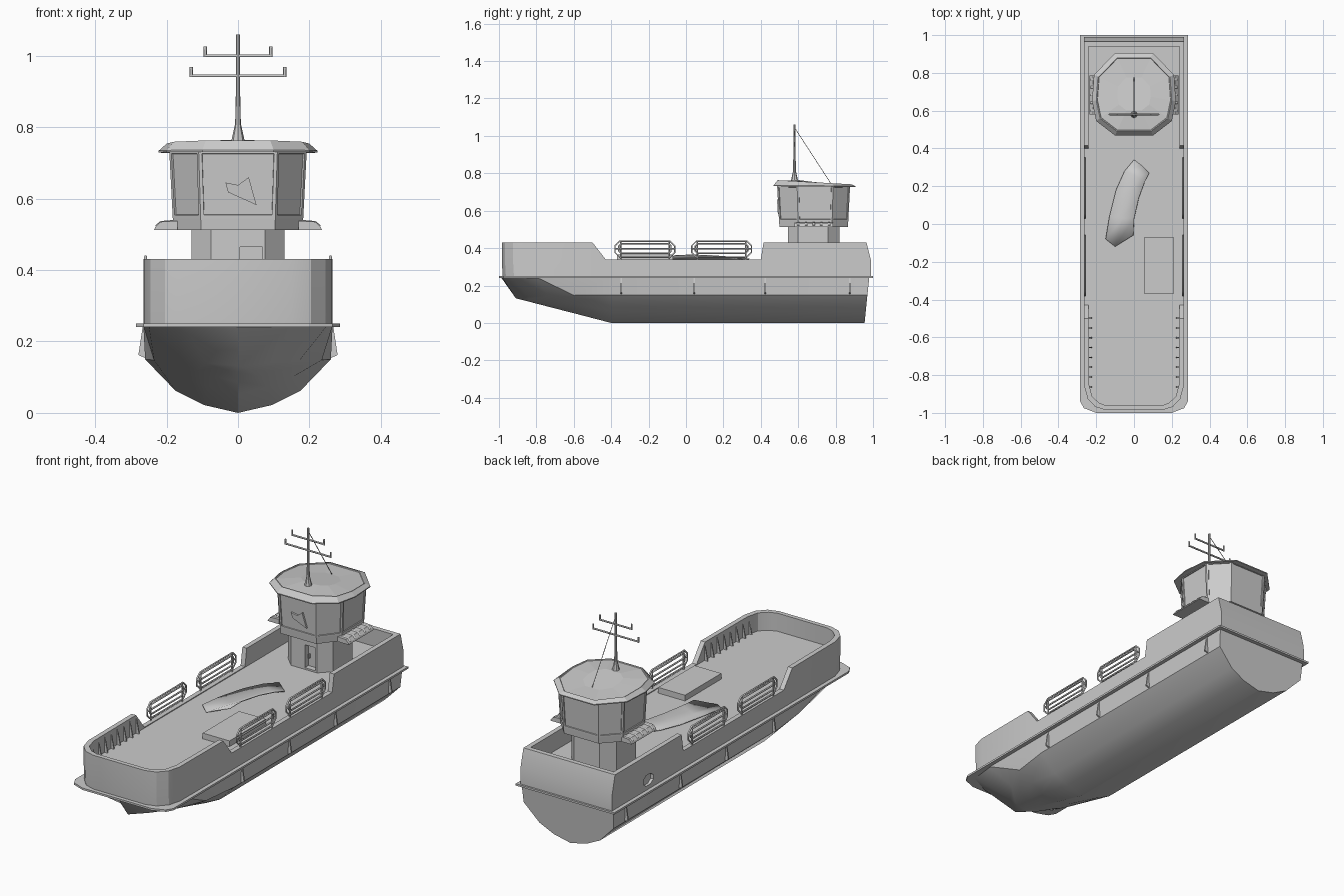
import bpy, bmesh, math

if "Cube" in bpy.data.objects:
    bpy.data.objects.remove(bpy.data.objects["Cube"])


def make(name, verts, faces, smooth=None):
    me = bpy.data.meshes.new(name)
    me.from_pydata([tuple(v) for v in verts], [], faces)
    bm = bmesh.new()
    bm.from_mesh(me)
    bmesh.ops.remove_doubles(bm, verts=bm.verts, dist=1e-5)
    bmesh.ops.recalc_face_normals(bm, faces=bm.faces)
    bm.to_mesh(me)
    bm.free()
    ob = bpy.data.objects.new(name, me)
    bpy.context.collection.objects.link(ob)
    if smooth:
        activate(ob)
        bpy.ops.object.shade_smooth_by_angle(angle=math.radians(smooth))
    return ob


def activate(ob):
    bpy.ops.object.select_all(action='DESELECT')
    ob.select_set(True)
    bpy.context.view_layer.objects.active = ob


def loft(name, rings, closed=True, caps=True, loop=False, smooth=None):
    """Skin a list of equal-length point rings."""
    n, m = len(rings[0]), len(rings)
    verts = [p for r in rings for p in r]
    faces = []
    for i in range(m if loop else m - 1):
        j = (i + 1) % m
        for k in range(n if closed else n - 1):
            l = (k + 1) % n
            faces.append((i * n + k, i * n + l, j * n + l, j * n + k))
    if caps:
        faces += [tuple(range(n)), tuple(range((m - 1) * n, m * n))]
    return make(name, verts, faces, smooth)


def prism(name, plan, z0, z1):
    return loft(name, [[(x, y, z) for x, y in plan] for z in (z0, z1)])


def box(name, x0, x1, y0, y1, z0, z1):
    return prism(name, [(x0, y0), (x1, y0), (x1, y1), (x0, y1)], z0, z1)


def both(half):
    """Mirror a half outline across x = 0 into a closed plan."""
    return half + [(-p[0],) + tuple(p[1:]) for p in reversed(half) if p[0] > 1e-6]


def tube(name, paths, r):
    cu = bpy.data.curves.new(name, 'CURVE')
    cu.dimensions = '3D'
    cu.bevel_depth = r
    cu.bevel_resolution = 1
    cu.use_fill_caps = True
    for pts, cyc in paths:
        s = cu.splines.new('POLY')
        s.points.add(len(pts) - 1)
        for p, c in zip(s.points, pts):
            p.co = (*c, 1)
        s.use_cyclic_u = cyc
    ob = bpy.data.objects.new(name, cu)
    bpy.context.collection.objects.link(ob)
    activate(ob)
    bpy.ops.object.convert(target='MESH')


def cut(ob, cutter):
    cutter.hide_render = True
    m = ob.modifiers.new('cut', 'BOOLEAN')
    m.operation, m.object, m.solver = 'DIFFERENCE', cutter, 'EXACT'
    activate(ob)
    bpy.ops.object.modifier_apply(modifier='cut')
    bpy.data.objects.remove(cutter)


# Hull bottom: half sections whose chines run together into a pointed stem
full = [(0, 0), (.095, .022), (.175, .062), (.26, .15)]


def fore_section(y, keel, chine, cz, bulge):
    return [(chine * t, y, keel + (cz - keel) * t - bulge * t * (1 - t)) for t in (0, .36, .67, 1)]


bottoms = [[(0, -.91, .132)] * 4,
           fore_section(-.84, .114, .09, .139, .01), fore_section(-.74, .088, .17, .144, .03),
           fore_section(-.6, .052, .235, .148, .06)]
bottoms += [[(x, -.4, z) for x, z in full], [(x, .955 + .1 * z, z) for x, z in full]]
# Topsides and flare rising from the chine to the strake
rails = [(0, -.99), (.15, -.985), (.25, -.935), (.265, -.8), (.265, -.4), (.265, .98)]
halves = [b + [(x, y, .245)] for b, (x, y) in zip(bottoms, rails)]
rings = [[(-x, y, z) for x, y, z in reversed(h[1:])] + h for h in halves]
loft('lower_hull', rings, closed=False, caps=False, smooth=25)
make('transom', rings[-1], [tuple(range(9))])

# Rubbing strake plate around the whole hull
prism('rub_rail', both([(0, -1), (.2, -1), (.265, -.975), (.285, -.94), (.285, 1)]), .241, .251)

# Bulwark: outer and inner plan points with the height of the top edge
outer = [(0, -.985), (.15, -.985), (.205, -.968), (.245, -.925), (.263, -.86), (.265, -.5),
         (.265, -.43), (.265, .4), (.265, .415), (.265, .985), (0, .985)]
inner = [(0, -.962), (.145, -.962), (.185, -.947), (.222, -.912), (.238, -.85), (.24, -.5),
         (.24, -.43), (.24, .4), (.24, .415), (.24, .95), (0, .95)]
tops = [.43] * 6 + [.34] * 2 + [.43] * 3
st = []
for (ox, oy), (ix, iy), t in zip(outer, inner, tops):
    k = -.02 if oy > .9 else 0
    st.append([(ox, oy + .005, .25), (ox, oy + .004 * (k < 0), .335), (ox, oy + k, t + .0005),
               (ix, iy + k / 2, t + .0005), (ix, iy, .25)])
st += [[(-x, y, z) for x, y, z in s] for s in reversed(st[1:-1])]
bulwark = loft('bulwark', st, caps=False, loop=True, smooth=25)

# Oval port through the left stern bulwark
port = [(.69 + .045 * math.cos(a), .30 + .03 * math.sin(a))
        for a in (math.pi / 8 + i * math.pi / 4 for i in range(8))]
cut(bulwark, loft('port_cutter', [[(x, y, z) for y, z in port] for x in (-.3, -.25)]))

# Deck
prism('deck', both([(x * 1.01, y) for x, y in inner]), .31, .336)

# Bulwark stays in the bow, and hull brackets under the strake
for s in (-1, 1):
    for i in range(8):
        y = -.865 + i * .052
        loft('bulwark_stay', [[(s * .24, y + d, .336), (s * .222, y + d, .336), (s * .24, y + d, .425)]
                              for d in (0, .006)])
    for y in (-.345, .045, .425, .875):
        loft('hull_bracket', [[(s * .26, y + d, .241), (s * .267, y + d, .241), (s * .279, y + d, .162),
                               (s * .258, y + d, .153)] for d in (-.004, .004)])

# Side railings
for s in (-1, 1):
    x = s * .259
    for y0, y1 in ((-.38, -.06), (.03, .35)):
        def loop(a, z0, z1, c):
            a0, a1 = y0 + a, y1 - a
            return ([(x, a0 + c, z0), (x, a1 - c, z0), (x, a1, z0 + c), (x, a1, z1 - c), (x, a1 - c, z1),
                     (x, a0 + c, z1), (x, a0, z1 - c), (x, a0, z0 + c)], True)
        paths = [loop(0, .352, .437, .025), loop(.02, .372, .424, .012),
                 ([(x, y0, .397), (x, y1, .397)], False)]
        for y in (y0 + .03, y1 - .03):
            paths.append(([(x, y, .335), (x, y, .435)], False))
        tube('side_railing', paths, .0045)

# Cargo hatch
box('deck_hatch', .055, .21, -.37, -.07, .33, .366)

# Folded sheet lying on the deck
left = [(-.15, -.08, .35), (-.13, .04, .352), (-.095, .18, .35), (-.05, .28, .348), (0, .34, .345)]
mid = [(-.1, -.12, .34), (-.06, .03, .342), (-.02, .17, .34), (.02, .25, .34), (.04, .31, .34)]
right = [(-.005, -.06, .362), (.0, .03, .366), (.025, .14, .362), (.055, .22, .356), (.08, .27, .348)]
sheet = loft('deck_sheet', [left, mid, right], closed=False, caps=False, smooth=40)
sheet.modifiers.new('thick', 'SOLIDIFY').thickness = .004

# Wheelhouse pedestal with a door recess
ped = prism('pedestal', both([(.075, .545), (.13, .6), (.13, .76), (.075, .82)]), .33, .515)
cut(ped, box('door_cutter', .005, .068, .5, .575, .345, .465))
box('door_handle', .012, .018, .56, .578, .39, .41)

# Wheelhouse cabin with framed, recessed window panes
plan = both([(.103, .5), (.18, .6), (.18, .78), (.1, .865)])
cabin = loft('wheelhouse', [[(x * s, .685 + (y - .685) * s, z) for x, y in plan]
                            for s, z in ((1, .512), (1.015, .545), (1.07, .735))])
bm = bmesh.new()
bm.from_mesh(cabin.data)
panes = [f for f in bm.faces if abs(f.normal.z) < .5 and f.calc_center_median().z > .56]
bmesh.ops.inset_individual(bm, faces=panes, thickness=.013, depth=0)
bmesh.ops.inset_individual(bm, faces=panes, thickness=.001, depth=-.005)
bm.to_mesh(cabin.data)
bm.free()

# Loose pane fragment on the front window
frag = [(-.035, .645), (-.028, .618), (.052, .582), (.03, .66), (0, .638)]
loft('window_fragment', [[(x, y - .06 * (z - .6), z) for x, z in frag] for y in (.49, .5)])

# Roof: brim, sloped visor and raised panel, tilted down aft
rp = both([(.1, .468), (.2, .545), (.222, .65), (.212, .79), (.1, .905)])


def roof_ring(s, z, tilt):
    return [(x * s, .69 + (y - .69) * s, z - tilt * (y - .69)) for x, y in rp]


loft('roof', [roof_ring(1, .729, .01), roof_ring(1, .734, .01), roof_ring(.9, .752, .05),
              roof_ring(.88, .752, .05), roof_ring(.87, .748, .05), roof_ring(.4, .753, .05)])

# Scalloped bridge wings on both sides
for s in (-1, 1):
    loft('bridge_wing', [[(s * .17, y, .512), (s * .235, y, .512), (s * .232, y, .52),
                          (s * .217, y, .535), (s * .17, y, .538)] for y in (.58, .785)])
    for i in range(5):
        y = .601 + i * .041
        tube('wing_rib', [([(s * .175, y, .533), (s * .214, y, .53), (s * .227, y, .519)], False)], .009)

# Mast: flared foot, pole, crossbars with raised tips, stay wire
c8 = [(math.cos(i * math.pi / 4), math.sin(i * math.pi / 4)) for i in range(8)]
loft('mast', [[(r * a, .58 + r * b, z) for a, b in c8]
              for r, z in ((.02, .75), (.017, .77), (.008, .81), (.006, .9), (.006, 1.06))], smooth=40)
for w, z, h in ((.092, 1.0, .026), (.131, .944, .024)):
    tube('crossbar', [([(-w, .58, z), (w, .58, z)], False)] +
         [([(s * w, .58, z - .004), (s * w, .58, z + h)], False) for s in (-1, 1)], .0045)
tube('mast_stay', [([(0, .58, 1.045), (0, .775, .745)], False)], .0018)
